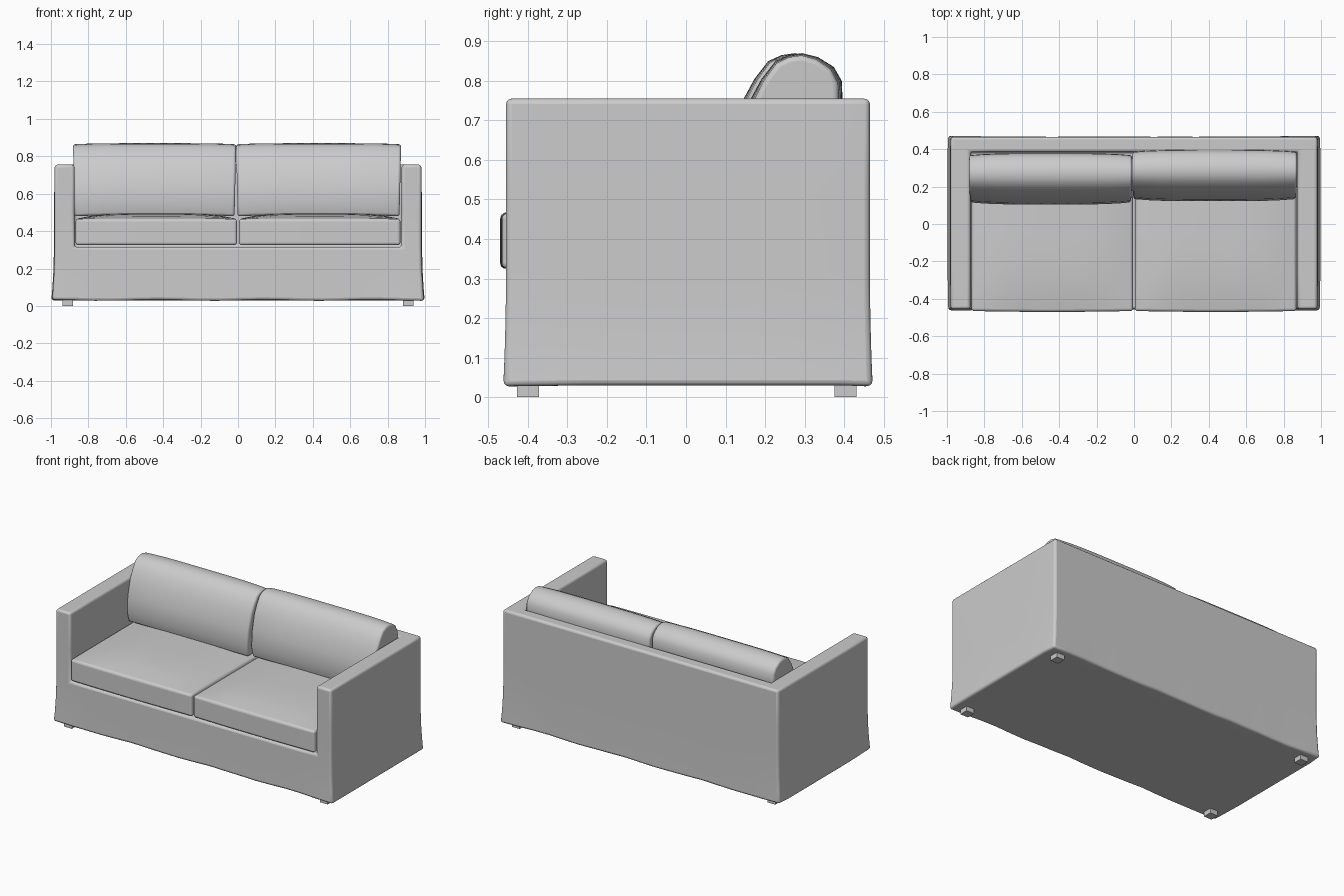
import bpy, bmesh, math
from mathutils import Vector

if "Cube" in bpy.data.objects:
    bpy.data.objects.remove(bpy.data.objects["Cube"])

fabric = bpy.data.materials.new("light_grey_fabric")
fabric.diffuse_color = (0.6, 0.6, 0.6, 1)
fabric.use_nodes = True
fabric.node_tree.nodes["Principled BSDF"].inputs["Base Color"].default_value = fabric.diffuse_color


def finish(bm, name, bevel=0.0, segments=3):
    """Turn a bmesh into a smooth-shaded object with softly rounded edges."""
    bmesh.ops.recalc_face_normals(bm, faces=bm.faces)
    mesh = bpy.data.meshes.new(name)
    bm.to_mesh(mesh)
    bm.free()
    mesh.materials.append(fabric)
    ob = bpy.data.objects.new(name, mesh)
    bpy.context.collection.objects.link(ob)
    if bevel:
        mod = ob.modifiers.new("soft_edges", 'BEVEL')
        mod.width, mod.segments = bevel, segments
        mod.limit_method, mod.angle_limit = 'ANGLE', math.radians(40)
    bpy.ops.object.select_all(action='DESELECT')
    ob.select_set(True)
    bpy.context.view_layer.objects.active = ob
    bpy.ops.object.shade_smooth_by_angle(angle=math.radians(40))
    return ob


def raise_faces(bm, faces, dz):
    """Extrude faces straight up and return the new top faces."""
    geom = bmesh.ops.extrude_face_region(bm, geom=faces)["geom"]
    bmesh.ops.translate(bm, vec=(0, 0, dz),
                        verts=[g for g in geom if isinstance(g, bmesh.types.BMVert)])
    tops = [g for g in geom if isinstance(g, bmesh.types.BMFace)]
    bmesh.ops.delete(bm, geom=[f for f in faces if f.is_valid and f.calc_center_median().z > 0.035],
                     context='FACES_ONLY')
    return tops


# Slipcovered body: one shell with the arms and back raised from the base
N = 16
xs = [-0.98] + [-0.875 + 1.75 * i / N for i in range(N + 1)] + [0.98]
ys = [-0.455, -0.25, -0.05, 0.17, 0.385, 0.465]
bm = bmesh.new()
rows = [[bm.verts.new((x, y, 0.03)) for x in xs] for y in ys]
floor = [bm.faces.new((rows[j][i], rows[j][i + 1], rows[j + 1][i + 1], rows[j + 1][i]))
         for j in range(len(ys) - 1) for i in range(len(xs) - 1)]
layer = floor
for dz in (0.07, 0.10, 0.115):
    layer = raise_faces(bm, layer, dz)
rim = [f for f in layer if abs(f.calc_center_median().x) > 0.875
       or f.calc_center_median().y > 0.385]
for dz in (0.2, 0.24):
    rim = raise_faces(bm, rim, dz)

# Flared, slightly rippled skirt
for v in bm.verts:
    x, y, z = v.co
    low = max(0, (0.32 - z) / 0.29) ** 2
    if abs(x) > 0.97:
        v.co.x += math.copysign(0.014 * low, x)
        if z < 0.7 and -0.4 < y < 0.4:
            v.co.x += math.copysign(0.004, x)
    if y < -0.45 or y > 0.46:
        corner = 1 if abs(x) > 0.8 else math.sin(x * 17 + 1) * 0.6
        v.co.y += math.copysign(0.007 * low * corner, y)
        if z < 0.035:
            v.co.z += 0.003 * math.sin(x * 11)
finish(bm, "sofa_body", 0.014)


def seat_cushion(name, x0, x1):
    """Box cushion with a domed top."""
    bm = bmesh.new()
    bmesh.ops.create_cube(bm, size=2)
    bmesh.ops.subdivide_edges(bm, edges=bm.edges[:], cuts=9, use_grid_fill=True)
    for v in bm.verts:
        u, w, t = v.co
        dome = (1 - u ** 4) * (1 - max(-w, 0) ** 3)
        y = -0.05 + 0.415 * w - (0.005 * (1 - u * u) if w < -0.9 else 0)
        z = 0.325 if t < -0.99 else 0.325 + (t + 1) / 2 * (0.14 + 0.03 * dome)
        v.co = ((x0 + x1) / 2 + (x1 - x0) / 2 * u, y, z)
    finish(bm, name, 0.022, 4)


# Profile (y, z) of a back cushion leaning on the backrest
PROFILE = [(0.135, 0.485), (0.118, 0.55), (0.128, 0.65), (0.157, 0.75), (0.187, 0.805),
           (0.222, 0.85), (0.255, 0.865), (0.29, 0.87), (0.33, 0.86), (0.37, 0.835),
           (0.39, 0.80), (0.392, 0.75), (0.375, 0.62), (0.35, 0.485)]


def back_cushion(name, x0, x1, dy):
    """Profile swept across the width, plumper in the middle."""
    bm = bmesh.new()
    steps, rings = 12, []
    for i in range(steps + 1):
        u = 2 * i / steps - 1
        plump = 1 - u ** 4
        ring = []
        for y, z in PROFILE:
            wide = 0.985 + 0.02 * (z - 0.485) / 0.385      # a little wider on top
            ring.append(bm.verts.new(((x0 + x1) / 2 + (x1 - x0) / 2 * u * wide,
                                      0.26 + (y - 0.26) * (0.92 + 0.08 * plump) + dy,
                                      z + 0.006 * (plump - 1))))
        rings.append(ring)
    n = len(PROFILE)
    for a, b in zip(rings, rings[1:]):
        for k in range(n):
            bm.faces.new((a[k], a[(k + 1) % n], b[(k + 1) % n], b[k]))
    bm.faces.new(rings[0])
    bm.faces.new(rings[-1])
    finish(bm, name, 0.012)


seat_cushion("left_seat_cushion", -0.868, -0.006)
seat_cushion("right_seat_cushion", 0.006, 0.868)
back_cushion("left_back_cushion", -0.88, -0.012, -0.014)
back_cushion("right_back_cushion", -0.008, 0.87, 0.004)

# Four short square legs
for side, sx in (("left", -1), ("right", 1)):
    for end, y in (("front", -0.40), ("back", 0.403)):
        bm = bmesh.new()
        bmesh.ops.create_cube(bm, size=1)
        for v in bm.verts:
            v.co = Vector((sx * 0.91 + v.co.x * 0.055, y + v.co.y * 0.056, 0.02 + v.co.z * 0.04))
        finish(bm, f"{end}_{side}_leg")
